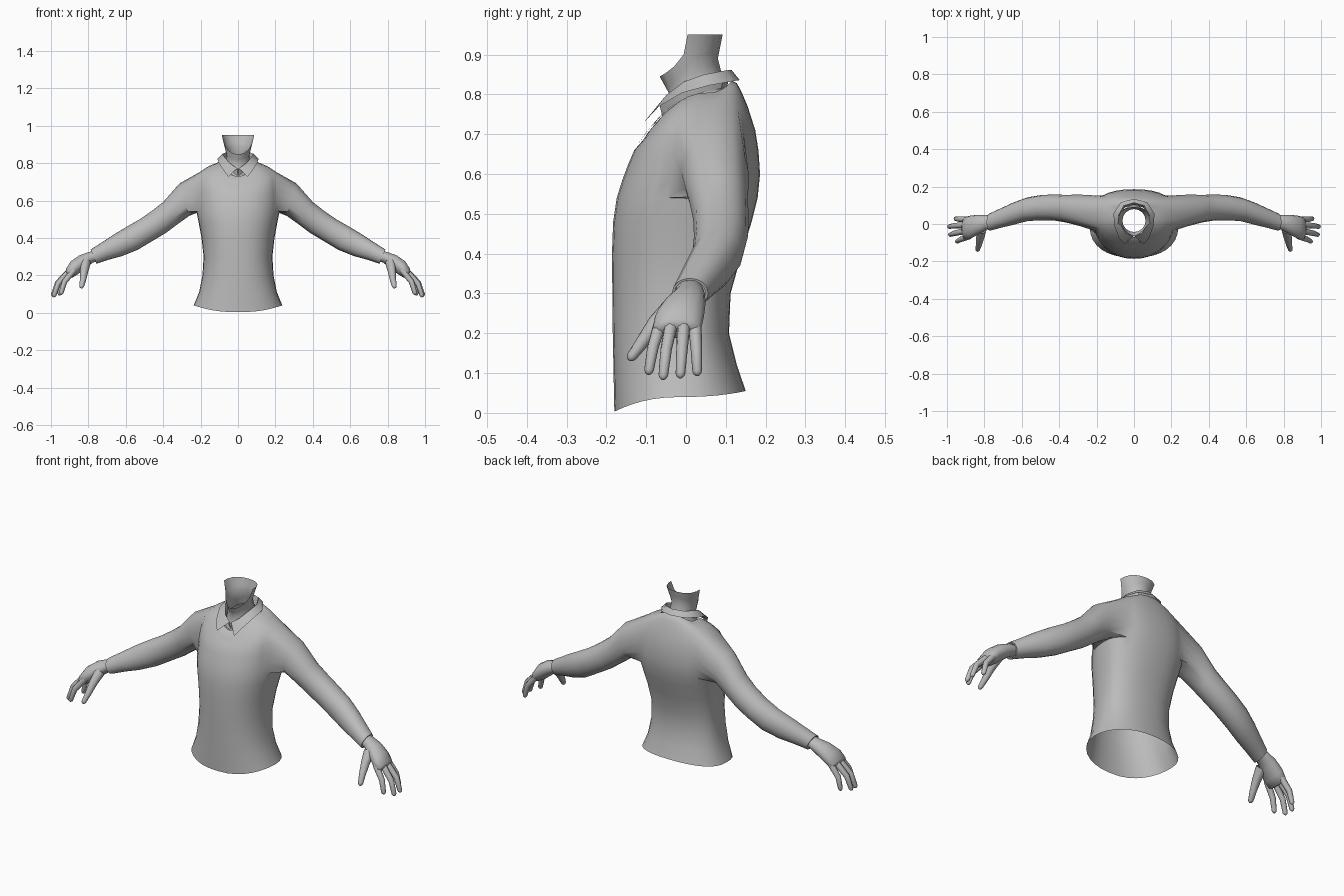
import bpy, bmesh, math
from mathutils import Vector
from mathutils.bvhtree import BVHTree

if "Cube" in bpy.data.objects:
    bpy.data.objects.remove(bpy.data.objects["Cube"])

grey = bpy.data.materials.new("plain grey")
grey.diffuse_color = (0.5, 0.5, 0.5, 1)
grey.use_nodes = True
grey.node_tree.nodes["Principled BSDF"].inputs["Base Color"].default_value = grey.diffuse_color


def finish(bm, name, mirror=False, angle=50):
    bmesh.ops.recalc_face_normals(bm, faces=bm.faces[:])
    me = bpy.data.meshes.new(name)
    bm.to_mesh(me)
    bm.free()
    ob = bpy.data.objects.new(name, me)
    bpy.context.collection.objects.link(ob)
    me.materials.append(grey)
    if mirror:
        ob.modifiers.new("mirror", 'MIRROR').use_clip = False
    bpy.ops.object.select_all(action='DESELECT')
    ob.select_set(True)
    bpy.context.view_layer.objects.active = ob
    bpy.ops.object.shade_smooth_by_angle(angle=math.radians(angle))
    return ob


def skin(bm, rows, closed=True, skip=lambda r, k: False):
    """Join rows of vertices with quads."""
    n = len(rows[0])
    for r in range(len(rows) - 1):
        for k in range(n if closed else n - 1):
            if not skip(r, k):
                j = (k + 1) % n
                bm.faces.new((rows[r][k], rows[r][j], rows[r + 1][j], rows[r + 1][k]))


def verts(bm, pts):
    return [bm.verts.new(p) for p in pts]


def section(top, bot, y0, y1, angles, side=1, scale=1):
    """Oval cross-section between a top and a bottom (x, z) point."""
    pts = []
    for a in angles:
        c, s = math.cos(a) * scale, math.sin(a) * scale
        x = (top[0] + bot[0]) / 2 + s * (top[0] - bot[0]) / 2
        z = (top[1] + bot[1]) / 2 + s * (top[1] - bot[1]) / 2
        pts.append((side * x, (y0 + y1) / 2 + c * (y1 - y0) / 2, z))
    return pts


# Sweater body: front z, side z, back z, half width, front y, back y
N = 32
BODY = [(.003, .04, .055, .237, -.18, .15), (.1, .11, .12, .208, -.182, .128),
        (.2, .2, .2, .19, -.184, .108), (.3, .3, .3, .184, -.185, .112),
        (.4, .4, .4, .195, -.186, .14), (.48, .48, .48, .21, -.183, .165),
        (.54, .54, .54, .222, -.174, .18), (.585, .595, .6, .225, -.16, .186),
        (.625, .65, .66, .225, -.145, .182), (.66, .7, .71, .22, -.13, .174),
        (.685, .752, .77, .205, -.108, .155), (.705, .785, .805, .155, -.095, .14),
        (.72, .8, .828, .115, -.082, .128), (.73, .805, .835, .095, -.07, .115)]
bm = bmesh.new()
rows = []
for zf, zs, zb, hw, yf, yb in BODY:
    yc = -.01 + .07 * min(1, zs / .6) ** 2
    ring = []
    for k in range(N):
        a = 2 * math.pi * k / N
        s, c = math.sin(a), math.cos(a)
        sx = math.copysign(abs(s) ** .87, s)
        cy = abs(c) ** .87
        y = yc + cy * ((yf - yc) if c > 0 else (yb - yc))
        z = zs + ((zf if c > 0 else zb) - zs) * c * c
        ring.append((hw * sx, y, z))
    rows.append(verts(bm, ring))

# Arm openings span these columns and rows
K0, K1, R0, R1 = 6, 12, 6, 10


def in_hole(r, k):
    return R0 <= r < R1 and (K0 <= k < K1 or N - K1 <= k < N - K0)


skin(bm, rows, True, in_hole)

# Sleeves grow out of the openings: top xz, bottom xz, front y, back y
SLEEVE = [((.312, .692), (.262, .517), -.012, .157), ((.40, .592), (.325, .472), .008, .156),
          ((.46, .545), (.385, .427), .018, .157), ((.525, .50), (.45, .388), .02, .156),
          ((.60, .457), (.535, .337), .016, .143), ((.67, .415), (.62, .303), -.004, .115),
          ((.73, .375), (.69, .284), -.02, .085), ((.788, .338), (.757, .262), -.036, .056)]
loop = ([(r, K0) for r in range(R0, R1)] + [(R1, k) for k in range(K0, K1)]
        + [(r, K1) for r in range(R1, R0, -1)] + [(R0, k) for k in range(K1, K0, -1)])
angles = [math.atan2((r - (R0 + R1) / 2) / (R1 - R0), (k - (K0 + K1) / 2) / (K1 - K0))
          for r, k in loop]
for side in (1, -1):
    rings = [[rows[r][k if side > 0 else N - k] for r, k in loop]]
    rings += [verts(bm, section(*s, angles, side)) for s in SLEEVE]
    rings.append(verts(bm, section(*SLEEVE[-1], angles, side, .86)))   # cuff lip
    skin(bm, rings)
bm.normal_update()
tree = BVHTree.FromBMesh(bm)
finish(bm, "sweater")

# Shirt panel inside the V neckline, laid on the chest
bm = bmesh.new()
grid = []
for i in range(9):
    t = .02 + .98 * i / 8
    row = []
    for j in range(13):
        u = -1 + j / 6
        x, z = u * .1 * t, .668 + t * (.06 + .055 * u * u)
        hit = tree.ray_cast(Vector((x, -1, z)), Vector((0, 1, 0)))[0]
        if hit is None or hit.y > .03:
            hit = tree.find_nearest(Vector((x, -.06, z)))[0]
        row.append((hit.x, hit.y - .005, hit.z))
    grid.append(verts(bm, row))
skin(bm, grid, False)
finish(bm, "shirt_panel")


def both(half):
    """Mirror a front-to-back half ring into a full closed ring."""
    return half + [(-x, y, z) for x, y, z in half[-2:0:-1]]


# Neck: open tube with the jawline cut at the top
jaw = [(0, -.066, .845), (.03, -.052, .853), (.054, -.03, .87), (.072, -.006, .9),
       (.087, .004, .95), (.086, .03, .95), (.073, .064, .95), (.042, .085, .95), (0, .092, .95)]


def neck_ring(rx, yf, yb, zf, zb):
    pts = []
    for i in range(9):
        a = math.pi * i / 8
        w = (1 + math.cos(a)) / 2
        pts.append((rx * math.sin(a), yb + (yf - yb) * w, zb + (zf - zb) * w))
    return pts


bm = bmesh.new()
waist = neck_ring(.062, -.043, .08, .803, .89)
upper = [tuple(.62 * a + .38 * b for a, b in zip(p, q)) for p, q in zip(waist, jaw)]
halves = [neck_ring(.08, -.06, .1, .725, .81), neck_ring(.066, -.045, .09, .77, .85),
          waist, upper, jaw]
skin(bm, [verts(bm, both(h)) for h in halves])
finish(bm, "neck")

# Folded shirt collar, open at the front with pointed leaves
fold = [(.004, -.066, .772), (.042, -.05, .798), (.072, -.005, .832), (.084, .045, .85),
        (.055, .098, .86), (0, .114, .862)]
hem = [(.052, -.108, .727), (.08, -.076, .765), (.104, -.012, .803), (.11, .055, .822),
       (.07, .116, .833), (0, .135, .836)]
stand = [(x * .88, .02 + (y - .02) * .88, z - .045) for x, y, z in fold]
bm = bmesh.new()
skin(bm, [verts(bm, h + [(-x, y, z) for x, y, z in h[-2::-1]]) for h in (stand, fold, hem)], False)
finish(bm, "collar", angle=40)

# Hands: palm, four fingers and a thumb
bm = bmesh.new()
circle = [2 * math.pi * i / 14 for i in range(14)]
PALM = [((.755, .335), (.735, .278), -.026, .044), ((.80, .325), (.775, .268), -.03, .048),
        ((.85, .307), (.812, .24), -.055, .049), ((.895, .275), (.853, .207), -.078, .045),
        ((.92, .236), (.885, .187), -.083, .038), ((.922, .222), (.897, .19), -.07, .028)]
rings = [verts(bm, section(*s, circle)) for s in PALM]
skin(bm, rings)
bm.faces.new(rings[-1])


def finger(path, radii):
    pts = [Vector(p) for p in path]
    end = (pts[-1] - pts[-2]).normalized()
    pts += [pts[-1] + end * radii[-1] * .6, pts[-1] + end * radii[-1] * .95]
    radii = list(radii) + [radii[-1] * .75, radii[-1] * .3]
    rings = []
    for i, p in enumerate(pts):
        d = (pts[min(i + 1, len(pts) - 1)] - pts[max(i - 1, 0)]).normalized()
        e1 = d.cross(Vector((0, 1, .2))).normalized()
        e2 = d.cross(e1)
        rings.append(verts(bm, [p + radii[i] * (e1 * math.cos(a) + e2 * math.sin(a))
                                for a in (math.pi * j / 4 for j in range(8))]))
    skin(bm, rings)
    bm.faces.new(rings[-1])


# root, middle joint, tip
FINGERS = [((.878, -.064, .228), (.928, -.083, .165), (.945, -.093, .107)),
           ((.895, -.036, .228), (.961, -.05, .158), (.983, -.057, .094)),
           ((.895, -.005, .228), (.965, -.01, .16), (.988, -.014, .098)),
           ((.885, .022, .226), (.938, .026, .162), (.953, .028, .104))]
for path in FINGERS:
    finger(path, (.017, .0145, .012))
finger([(.815, -.03, .268), (.822, -.075, .225), (.828, -.108, .18), (.836, -.136, .142)],
       (.028, .022, .017, .013))
finish(bm, "hands", mirror=True, angle=60)
